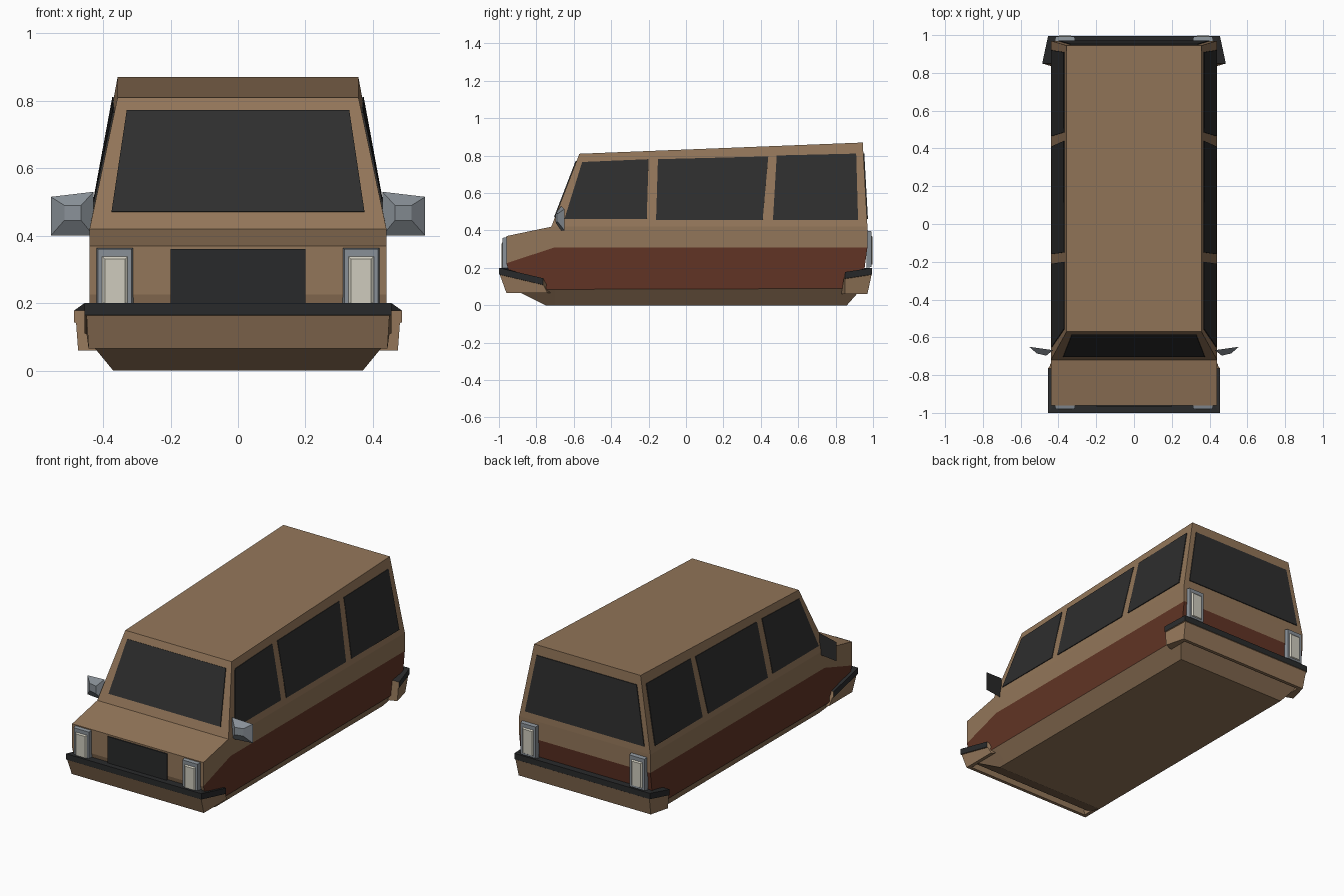
import bpy, bmesh
from mathutils import Vector

if "Cube" in bpy.data.objects:
    bpy.data.objects.remove(bpy.data.objects["Cube"])


def material(name, rgb):
    m = bpy.data.materials.new(name)
    m.diffuse_color = (*rgb, 1)
    m.use_nodes = True
    m.node_tree.nodes["Principled BSDF"].inputs["Base Color"].default_value = m.diffuse_color
    return m


TAN = material("tan paint", (0.29, 0.18, 0.10))
RED = material("rust stripe", (0.12, 0.034, 0.018))
GLASS = material("dark glass", (0.027, 0.027, 0.027))
TRIM = material("black trim", (0.022, 0.023, 0.024))
METAL = material("grey metal", (0.25, 0.28, 0.31))
LAMP = material("cream lamp", (0.62, 0.60, 0.51))


def build(name, verts, faces, mats, slots=None):
    """Mesh object with outward normals; slots = material index per face."""
    me = bpy.data.meshes.new(name)
    bm = bmesh.new()
    vs = [bm.verts.new(v) for v in verts]
    for i, f in enumerate(faces):
        face = bm.faces.new([vs[k] for k in f])
        face.material_index = slots[i] if slots else 0
    bmesh.ops.recalc_face_normals(bm, faces=bm.faces)
    bm.to_mesh(me)
    bm.free()
    for m in mats:
        me.materials.append(m)
    ob = bpy.data.objects.new(name, me)
    bpy.context.collection.objects.link(ob)
    return ob


HEX = [(0, 1, 2, 3), (4, 5, 6, 7), (0, 1, 5, 4), (1, 2, 6, 5), (2, 3, 7, 6), (3, 0, 4, 7)]


def hexa(name, a, b, mat, slots=None):
    """Solid between two quads."""
    return build(name, a + b, HEX, mat if isinstance(mat, list) else [mat], slots)


def plate(name, quad, out, mat):
    """Thin plate lying on the surface, standing out by 5 mm-scale."""
    q = [Vector(p) for p in quad]
    n = (q[2] - q[0]).cross(q[3] - q[1]).normalized()
    if n.dot(Vector(out)) < 0:
        n = -n
    return hexa(name, [p - n * 0.003 for p in q], [p + n * 0.005 for p in q], mat)


def flip(pts, s):
    return [(p[0] * s, p[1], p[2]) for p in pts]


# body: right-hand outline loop, then two inner side points, mirrored and bridged
half = [(.37, -.75, 0), (.44, -.92, .085), (.44, -.96, .225), (.44, -.96, .37),
        (.44, -.72, .42), (.357, -.57, .81), (.357, .945, .87), (.44, .97, .42),
        (.44, .97, .31), (.44, .94, .09), (.37, .86, 0), (.37, -.70, 0),
        (.44, -.70, .085), (.44, -.70, .31)]
side = [(0, 1, 12, 11), (11, 12, 9, 10), (1, 2, 13, 12), (12, 13, 8, 9),
        (2, 3, 4, 13), (13, 4, 7, 8), (4, 5, 6, 7)]
n = len(half)
faces, slots = [], []
for off in (0, n):
    for i, f in enumerate(side):
        faces.append([k + off for k in f])
        slots.append(1 if i in (2, 3) else 0)
for i in range(12):
    j = (i + 1) % 12
    faces.append((i, j, j + n, i + n))
    slots.append(1 if i == 8 else 0)      # stripe continues across the tail
build("van_body", half + flip(half, -1), faces, [TAN, RED], slots)


# windows
def side_x(y, z):
    roof = .81 + .06 * (y + .57) / 1.515
    return .44 - .083 * (z - .42) / (roof - .42)


side_windows = {
    "front_side_window": [(-.65, .46), (-.21, .46), (-.20, .78), (-.555, .765)],
    "middle_side_window": [(-.16, .455), (.41, .455), (.44, .795), (-.15, .78)],
    "rear_side_window": [(.465, .455), (.92, .455), (.91, .81), (.485, .80)]}
for name, q in side_windows.items():
    for s in (1, -1):
        plate(name, [(s * side_x(y, z), y, z) for y, z in q], (s, 0, 0), GLASS)


def cross_window(name, y_of, zb, zt, xb, xt, out):
    plate(name, [(-xb, y_of(zb), zb), (xb, y_of(zb), zb),
                 (xt, y_of(zt), zt), (-xt, y_of(zt), zt)], out, GLASS)


cross_window("windshield", lambda z: -.72 + .15 * (z - .42) / .39,
             .47, .77, .375, .33, (0, -1, 0))
cross_window("back_window", lambda z: .97 - .025 * (z - .42) / .45,
             .46, .81, .40, .335, (0, 1, 0))

# grille
plate("grille", [(-.2, -.962, .19), (.2, -.962, .19), (.2, -.962, .36), (-.2, -.962, .36)],
      (0, -1, 0), TRIM)


# lamps: bevelled frame with a raised lens
def rect(x0, x1, z0, z1, y):
    return [(x0, y, z0), (x1, y, z0), (x1, y, z1), (x0, y, z1)]


def lamp(name, d, y, z0, z1, depth):
    for s in (1, -1):
        hexa(name + "_frame", flip(rect(.31, .42, z0, z1, y - d * .005), s),
             flip(rect(.315, .415, z0 + .005, z1 - .005, y + d * depth), s), METAL)
        hexa(name + "_lens", flip(rect(.325, .405, z0 + .015, z1 - .025, y + d * depth * .9), s),
             flip(rect(.335, .395, z0 + .02, z1 - .035, y + d * (depth + .006)), s), LAMP)


lamp("headlight", -1, -.96, .18, .365, .02)
lamp("tail_light", 1, .97, .20, .40, .022)


# bumpers: section swept from one side end round the corners to the other
def bumper(name, end, corner):
    """end / corner: (x, y, z_top, z_mid, z_bottom, y at bottom)"""
    secs = []
    for s, p, inner in ((1, end, (.42, end[1])), (1, corner, (.42, corner[1] * .955)),
                        (-1, corner, (.42, corner[1] * .955)), (-1, end, (.42, end[1]))):
        x, y, zt, zm, zb, yb = p
        secs.append([(s * inner[0], inner[1], zt), (s * x, y, zt), (s * x, y, zm),
                     (s * (x - .006), y + (yb - y) * .12, zm - .002),
                     (s * (x - .012), yb, zb), (s * inner[0], min(abs(inner[1]), abs(yb) - .02)
                      * (1 if y > 0 else -1), zb)])
    k = 6
    faces, slots = [], []
    for i in range(3):
        for j in range(k):
            m = (j + 1) % k
            faces.append((i * k + j, i * k + m, i * k + k + m, i * k + k + j))
            slots.append(0 if j < 2 else 1)
    faces += [tuple(range(k)), tuple(range(3 * k, 4 * k))]
    slots += [1, 1]
    build(name, [v for sec in secs for v in sec], faces, [TRIM, TAN], slots)


bumper("front_bumper", (.455, -.765, .145, .11, .065, -.74), (.455, -1, .2, .165, .065, -.96))
bumper("rear_bumper", (.486, .85, .178, .143, .06, .85), (.455, .995, .2, .165, .06, .97))

# door mirrors: grey tapered housing with dark glass at the back
for s in (1, -1):
    glass = [(.428, -.668, .40), (.555, -.65, .40), (.555, -.65, .515), (.428, -.668, .53)]
    nose = [(.465, -.697, .445), (.515, -.685, .445), (.515, -.685, .49), (.465, -.697, .49)]
    hexa("door_mirror", flip(glass, s), flip(nose, s), [METAL, GLASS], [1, 0, 0, 0, 0, 0])
